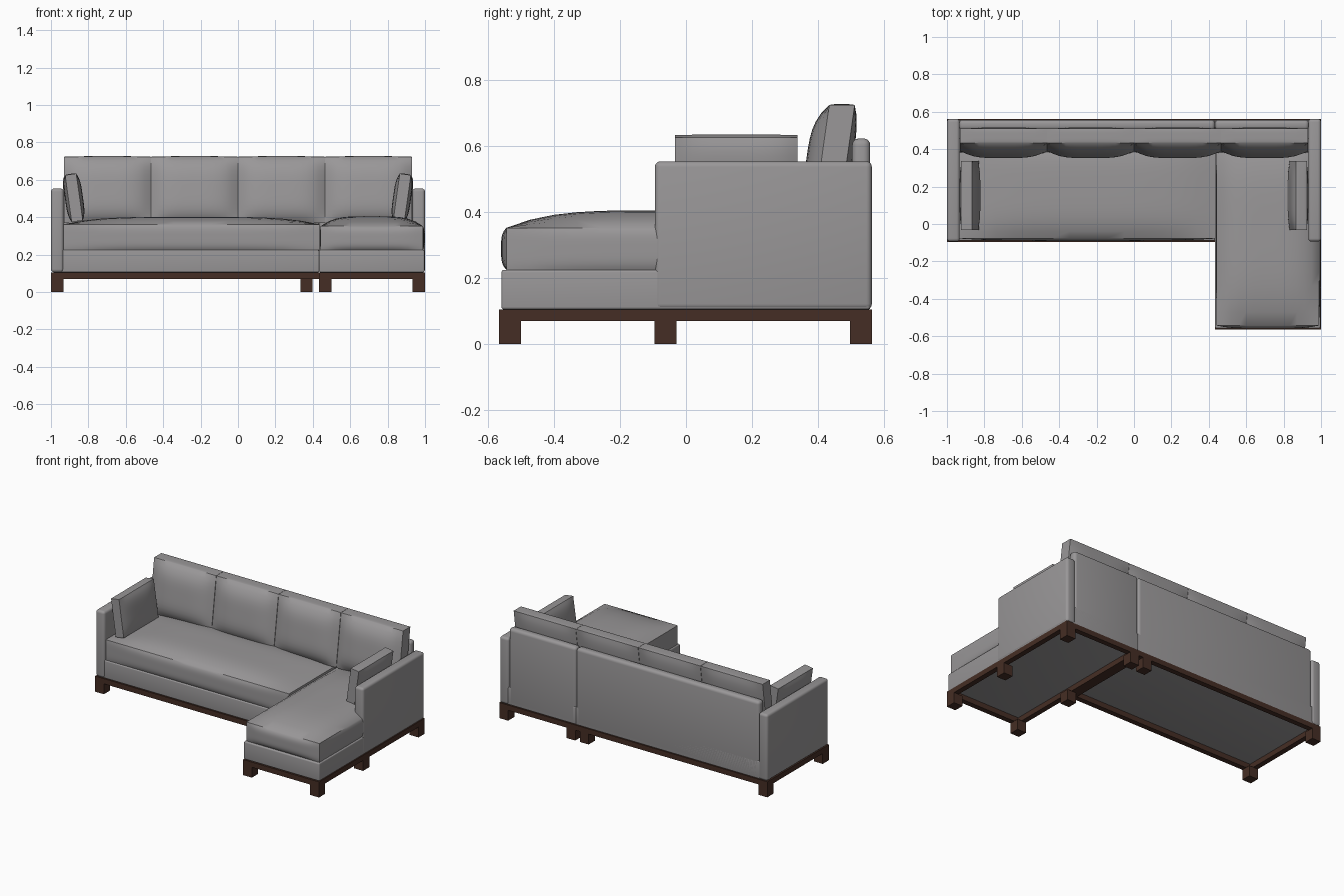
import bpy
import bmesh
from math import radians
from mathutils import Matrix, Vector

if "Cube" in bpy.data.objects:
    bpy.data.objects.remove(bpy.data.objects["Cube"], do_unlink=True)


def make_material(name, color):
    mat = bpy.data.materials.new(name)
    mat.use_nodes = True
    mat.diffuse_color = (*color, 1)
    mat.node_tree.nodes["Principled BSDF"].inputs["Base Color"].default_value = (*color, 1)
    return mat


FABRIC = make_material("grey fabric", (0.32, 0.31, 0.315))
WOOD = make_material("dark brown wood", (0.06, 0.027, 0.018))


def finish(name, bm, mat, smooth=True):
    bmesh.ops.recalc_face_normals(bm, faces=bm.faces)
    mesh = bpy.data.meshes.new(name)
    bm.to_mesh(mesh)
    bm.free()
    mesh.materials.append(mat)
    obj = bpy.data.objects.new(name, mesh)
    bpy.context.collection.objects.link(obj)
    if smooth:
        bpy.ops.object.select_all(action="DESELECT")
        obj.select_set(True)
        bpy.context.view_layer.objects.active = obj
        bpy.ops.object.shade_smooth_by_angle(angle=radians(35))
    return obj


def add_block(bm, lo, hi):
    lo, hi = Vector(lo), Vector(hi)
    mat = Matrix.Translation((lo + hi) / 2) @ Matrix.Diagonal((*(hi - lo), 1))
    bmesh.ops.create_cube(bm, size=1, matrix=mat)


def block(name, lo, hi, mat, bevel=0.0):
    bm = bmesh.new()
    add_block(bm, lo, hi)
    if bevel:
        bmesh.ops.bevel(bm, geom=bm.edges[:], offset=bevel, segments=4,
                        profile=0.5, affect="EDGES")
    return finish(name, bm, mat, bevel > 0)


def cushion(name, lo, hi, low_puff, high_puff, lean=0.0, tilt=0.0):
    """Box whose faces swell outward while its seams stay crisp."""
    lo, hi = Vector(lo), Vector(hi)
    centre, half = (lo + hi) / 2, (hi - lo) / 2
    bm = bmesh.new()
    bmesh.ops.create_cube(bm, size=2)
    bmesh.ops.subdivide_edges(bm, edges=bm.edges[:], cuts=13, use_grid_fill=True)
    turn = Matrix.Rotation(tilt, 3, "Y")
    for v in bm.verts:
        p = v.co.copy()
        q = Vector([p[i] * half[i] for i in range(3)])
        for i in range(3):
            if abs(p[i]) > 0.999:
                a, b = p[(i + 1) % 3], p[(i + 2) % 3]
                swell = (1 - a ** 4) * (1 - b ** 4)
                q[i] += swell * (high_puff[i] if p[i] > 0 else -low_puff[i])
        q.y += lean * p.z
        v.co = turn @ q + centre
    return finish(name, bm, FABRIC)


FRONT, BACK, NOSE = -0.09, 0.562, -0.562
SEAM = 0.433
LEG, RAIL = 0.066, 0.035
RAIL_Z, BASE_Z, SEAT_Z = 0.07, 0.105, 0.225


# Wooden rails: an open rectangle under each section
def rails(name, x0, x1, y0, y1):
    bm = bmesh.new()
    for xa in (x0, x1 - RAIL):
        add_block(bm, (xa, y0, RAIL_Z), (xa + RAIL, y1, BASE_Z))
    for ya in (y0, y1 - RAIL):
        add_block(bm, (x0 + RAIL, ya, RAIL_Z), (x1 - RAIL, ya + RAIL, BASE_Z))
    finish(name, bm, WOOD, False)


rails("sofa_rails", -1, SEAM, FRONT - 0.005, BACK)
rails("chaise_rails", SEAM, 1, NOSE - 0.003, BACK)

# Legs, by their lower x and y corner
inner, outer, rear = SEAM, 1 - LEG, BACK - LEG
legs = {
    "sofa_front_leg": (-1, FRONT - 0.005),
    "sofa_back_leg": (-1, rear),
    "sofa_inner_back_leg": (0.333, rear),
    "chaise_inner_back_leg": (inner, rear),
    "chaise_outer_back_leg": (outer, rear),
    "chaise_inner_middle_leg": (inner, FRONT - 0.005),
    "chaise_outer_middle_leg": (outer, FRONT - 0.005),
    "chaise_inner_front_leg": (inner, NOSE - 0.003),
    "chaise_outer_front_leg": (outer, NOSE - 0.003),
}
for name, (x, y) in legs.items():
    block(name, (x, y, 0), (x + LEG, y + LEG, RAIL_Z + 0.001), WOOD)

# Upholstered bases
block("sofa_base", (-0.99, FRONT + 0.002, BASE_Z), (SEAM, BACK - 0.005, SEAT_Z), FABRIC, 0.006)
block("chaise_base", (SEAM, NOSE + 0.004, BASE_Z), (0.997, BACK - 0.005, SEAT_Z), FABRIC, 0.008)

# Arms and back panels
for side, x in (("right", -1), ("left", 0.932)):
    block(side + "_arm", (x, FRONT - 0.004, BASE_Z), (x + 0.068, BACK, 0.553), FABRIC, 0.017)
block("sofa_back", (-0.935, 0.502, BASE_Z), (SEAM, 0.557, 0.622), FABRIC, 0.02)
block("chaise_back", (SEAM, 0.502, BASE_Z), (0.935, 0.557, 0.622), FABRIC, 0.02)

# Seat cushions
cushion("sofa_seat_cushion", (-0.932, FRONT + 0.012, SEAT_Z), (0.436, 0.46, 0.362),
        (0, 0.012, 0), (0, 0, 0.04))
cushion("chaise_seat_cushion", (0.442, -0.543, SEAT_Z), (0.988, 0.46, 0.352),
        (0.003, 0.016, 0), (0.009, 0, 0.053))

# Four leaning back cushions
WIDTH = 0.465
for i in range(4):
    x = (i - 2) * WIDTH
    cushion("back_cushion_%d" % (i + 1), (x + 0.001, 0.408, 0.37), (x + WIDTH - 0.001, 0.485, 0.723),
            (0, 0.046, 0), (0, 0.018, 0.003), lean=0.025)

# Loose pillows resting on the arms
for side, s in (("right", -1), ("left", 1)):
    cx = s * 0.877
    cushion(side + "_pillow", (cx - 0.03, -0.033, 0.377), (cx + 0.03, 0.337, 0.63),
            (0.018, 0, 0), (0.018, 0, 0.003), tilt=s * radians(8))
